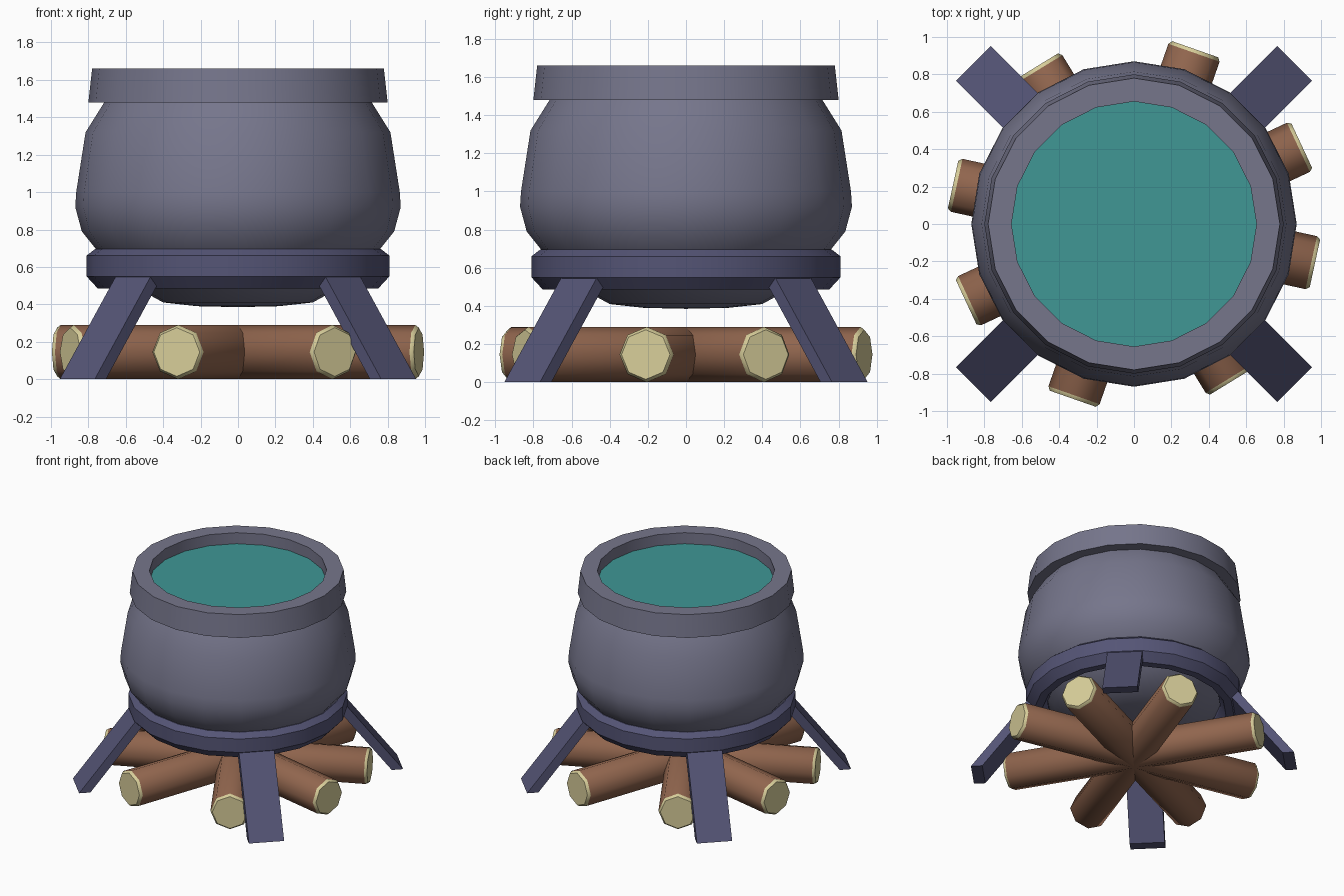
import bpy, bmesh
from math import sin, cos, pi, radians
from mathutils import Vector

if "Cube" in bpy.data.objects:
    bpy.data.objects.remove(bpy.data.objects["Cube"])


def material(name, rgb):
    m = bpy.data.materials.new(name)
    m.diffuse_color = (*rgb, 1)
    m.use_nodes = True
    m.node_tree.nodes["Principled BSDF"].inputs["Base Color"].default_value = m.diffuse_color
    return m


IRON = material("pot_iron", (0.18, 0.18, 0.26))
STAND = material("stand_iron", (0.09, 0.09, 0.18))
BREW = material("brew", (0.05, 0.31, 0.30))
BARK = material("bark", (0.28, 0.13, 0.075))
CUT = material("cut_wood", (0.68, 0.61, 0.32))


def finish(name, bm, mats, smooth=None):
    bmesh.ops.recalc_face_normals(bm, faces=bm.faces)
    me = bpy.data.meshes.new(name)
    bm.to_mesh(me)
    bm.free()
    for m in mats:
        me.materials.append(m)
    ob = bpy.data.objects.new(name, me)
    bpy.context.collection.objects.link(ob)
    if smooth:
        bpy.ops.object.select_all(action='DESELECT')
        ob.select_set(True)
        bpy.context.view_layer.objects.active = ob
        bpy.ops.object.shade_smooth_by_angle(angle=radians(smooth))
    return ob


def lathe(name, profile, mat, closed=False, n=20, smooth=30):
    """Spin (radius, z) points around z."""
    bm = bmesh.new()
    rings = []
    for r, z in profile:
        if r == 0:
            rings.append([bm.verts.new((0, 0, z))] * n)
        else:
            rings.append([bm.verts.new((r * cos(2 * pi * i / n), r * sin(2 * pi * i / n), z))
                          for i in range(n)])
    pairs = list(zip(rings, rings[1:]))
    if closed:
        pairs.append((rings[-1], rings[0]))
    for a, b in pairs:
        for i in range(n):
            j = (i + 1) % n
            bm.faces.new(list(dict.fromkeys((a[i], a[j], b[j], b[i]))))
    return finish(name, bm, [mat], smooth)


# pot belly
lathe("pot_body", [(0, 0.385), (0.22, 0.39), (0.40, 0.41), (0.60, 0.52), (0.755, 0.69),
                   (0.835, 0.79), (0.87, 0.92), (0.865, 1.0), (0.815, 1.32), (0.715, 1.48)],
      IRON, smooth=40)

# flared rim with a lip below and an open mouth
lathe("pot_rim", [(0.655, 1.48), (0.80, 1.48), (0.78, 1.66), (0.655, 1.66)], IRON, closed=True)

# liquid surface
bm = bmesh.new()
bmesh.ops.create_circle(bm, cap_ends=True, segments=20, radius=0.655)
bmesh.ops.translate(bm, verts=bm.verts, vec=(0, 0, 1.57))
finish("liquid", bm, [BREW])

# support ring
lathe("stand_ring", [(0.81, 0.55), (0.81, 0.66), (0.765, 0.695), (0.70, 0.695),
                     (0.65, 0.66), (0.65, 0.55), (0.69, 0.485), (0.75, 0.485)],
      STAND, closed=True)

# four splayed legs on the diagonals
for k, name in enumerate(("back_right", "back_left", "front_left", "front_right")):
    a = pi / 4 + k * pi / 2
    out, side = Vector((cos(a), sin(a), 0)), Vector((-sin(a), cos(a), 0))
    bm = bmesh.new()
    loops = []
    for z in (0, 0.57):
        r = 1.215 - 0.77 * z
        loops.append([bm.verts.new(out * (r - d) + side * s + Vector((0, 0, z)))
                      for d, s in ((0, -0.132), (0, 0.132), (0.085, 0.132), (0.085, -0.132))])
    for i in range(4):
        j = (i + 1) % 4
        bm.faces.new((loops[0][i], loops[0][j], loops[1][j], loops[1][i]))
    for loop in loops:
        bm.faces.new(loop)
    finish(name + "_leg", bm, [STAND])

# four full-length logs crossing at the centre, with bevelled pale ends
for k, deg in enumerate((-12.3, 25, 70.7, 121.5)):
    a = radians(deg)
    along, side = Vector((cos(a), sin(a), 0)), Vector((-sin(a), cos(a), 0))
    L = 0.99
    bm = bmesh.new()
    rings = []
    for t, r in ((-L, 0.13), (0.02 - L, 0.145), (L - 0.02, 0.145), (L, 0.13)):
        rings.append([bm.verts.new(along * t + side * (r * cos(i * pi / 4))
                                   + Vector((0, 0, 0.145 + r * sin(i * pi / 4))))
                      for i in range(8)])
    for s in range(3):
        for i in range(8):
            j = (i + 1) % 8
            f = bm.faces.new((rings[s][i], rings[s][j], rings[s + 1][j], rings[s + 1][i]))
            f.material_index = 0 if s == 1 else 1
    for ring in (rings[0], rings[3]):
        bm.faces.new(ring).material_index = 1
    finish("log_%d" % (k + 1), bm, [BARK, CUT], 50)
